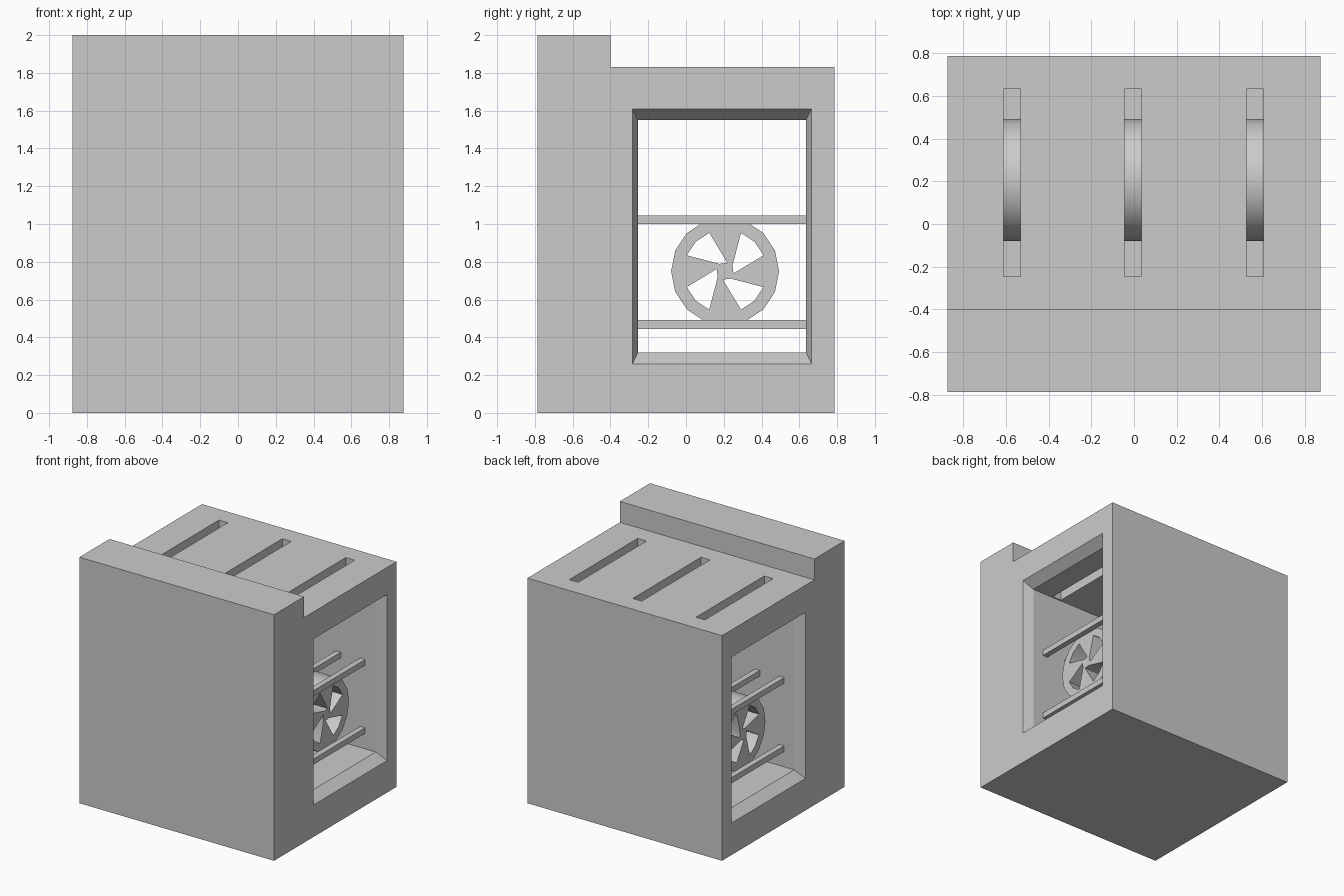
import bpy, bmesh, math

cube = bpy.data.objects.get("Cube")
if cube:
    bpy.data.objects.remove(cube, do_unlink=True)

# Single flat colour
grey = bpy.data.materials.new("light_grey")
grey.use_nodes = True
grey.diffuse_color = (0.6, 0.6, 0.6, 1)
grey.node_tree.nodes["Principled BSDF"].inputs["Base Color"].default_value = (0.6, 0.6, 0.6, 1)


def loft(name, sections):
    """Solid through (x, [(y, z), ...]) sections with equal point counts."""
    bm = bmesh.new()
    rings = [[bm.verts.new((x, y, z)) for y, z in pts] for x, pts in sections]
    n = len(rings[0])
    for a, b in zip(rings, rings[1:]):
        for i in range(n):
            j = (i + 1) % n
            bm.faces.new((a[i], a[j], b[j], b[i]))
    bm.faces.new(rings[0])
    bm.faces.new(rings[-1])
    bmesh.ops.recalc_face_normals(bm, faces=bm.faces)
    mesh = bpy.data.meshes.new(name)
    bm.to_mesh(mesh)
    bm.free()
    mesh.materials.append(grey)
    obj = bpy.data.objects.new(name, mesh)
    bpy.context.collection.objects.link(obj)
    return obj


def prism(name, pts, x0, x1):
    return loft(name, [(x0, pts), (x1, pts)])


def rect(y0, y1, z0, z1):
    return [(y0, z0), (y1, z0), (y1, z1), (y0, z1)]


def select_only(obj):
    bpy.ops.object.select_all(action='DESELECT')
    obj.select_set(True)
    bpy.context.view_layer.objects.active = obj


def cut(obj, cutter):
    cutter.hide_render = True
    select_only(obj)
    mod = obj.modifiers.new("cut", 'BOOLEAN')
    mod.operation = 'DIFFERENCE'
    mod.solver = 'EXACT'
    mod.object = cutter
    bpy.ops.object.modifier_apply(modifier=mod.name)
    bpy.data.objects.remove(cutter, do_unlink=True)


HALF = 0.875
SLOTS = {"right": -0.573, "middle": -0.004, "left": 0.567}

# Casing with a raised front ledge
casing = prism("casing", [(-0.787, 0), (0.787, 0), (0.787, 1.83),
                          (-0.4, 1.83), (-0.4, 2), (-0.787, 2)], -HALF, HALF)

# Tunnel from side to side with chamfered window frames
outer, inner = rect(-0.283, 0.665, 0.26, 1.61), rect(-0.255, 0.635, 0.32, 1.55)
frame = HALF - 0.08
cut(casing, loft("tunnel_cutter", [(-0.95, outer), (-HALF, outer), (-frame, inner),
                                   (frame, inner), (HALF, outer), (0.95, outer)]))

# Top slots opening into the tunnel
for x in SLOTS.values():
    cut(casing, prism("slot_cutter", rect(-0.245, 0.632, 1.5, 1.9), x - 0.04, x + 0.04))

# Fan wheels and their rails
CY, CZ, STEP = 0.207, 0.75, math.pi / 8


def polar(r, a):
    return (CY + r * math.cos(a), CZ + r * math.sin(a))


vane_gap = [(0.046, -0.25), (0.22, STEP), (0.22, 2 * STEP), (0.22, 3 * STEP), (0.049, 0.65)]

for side, x in SLOTS.items():
    fan = prism(side + "_fan", [polar(0.286, i * STEP) for i in range(16)], x - 0.086, x + 0.086)
    for k in range(4):
        gap = [polar(r, a + k * math.pi / 2) for r, a in vane_gap]
        cut(fan, prism("gap_cutter", gap, x - 0.2, x + 0.2))
    select_only(fan)
    bpy.ops.object.shade_smooth_by_angle(angle=math.radians(30))
    for level, z in (("lower", 0.445), ("upper", 1.0)):
        for face, s in (("inner", -1), ("outer", 1)):
            a, b = sorted((x + s * 0.087, x + s * 0.132))
            prism(f"{side}_{level}_{face}_rail", rect(-0.26, 0.64, z, z + 0.046), a, b)
